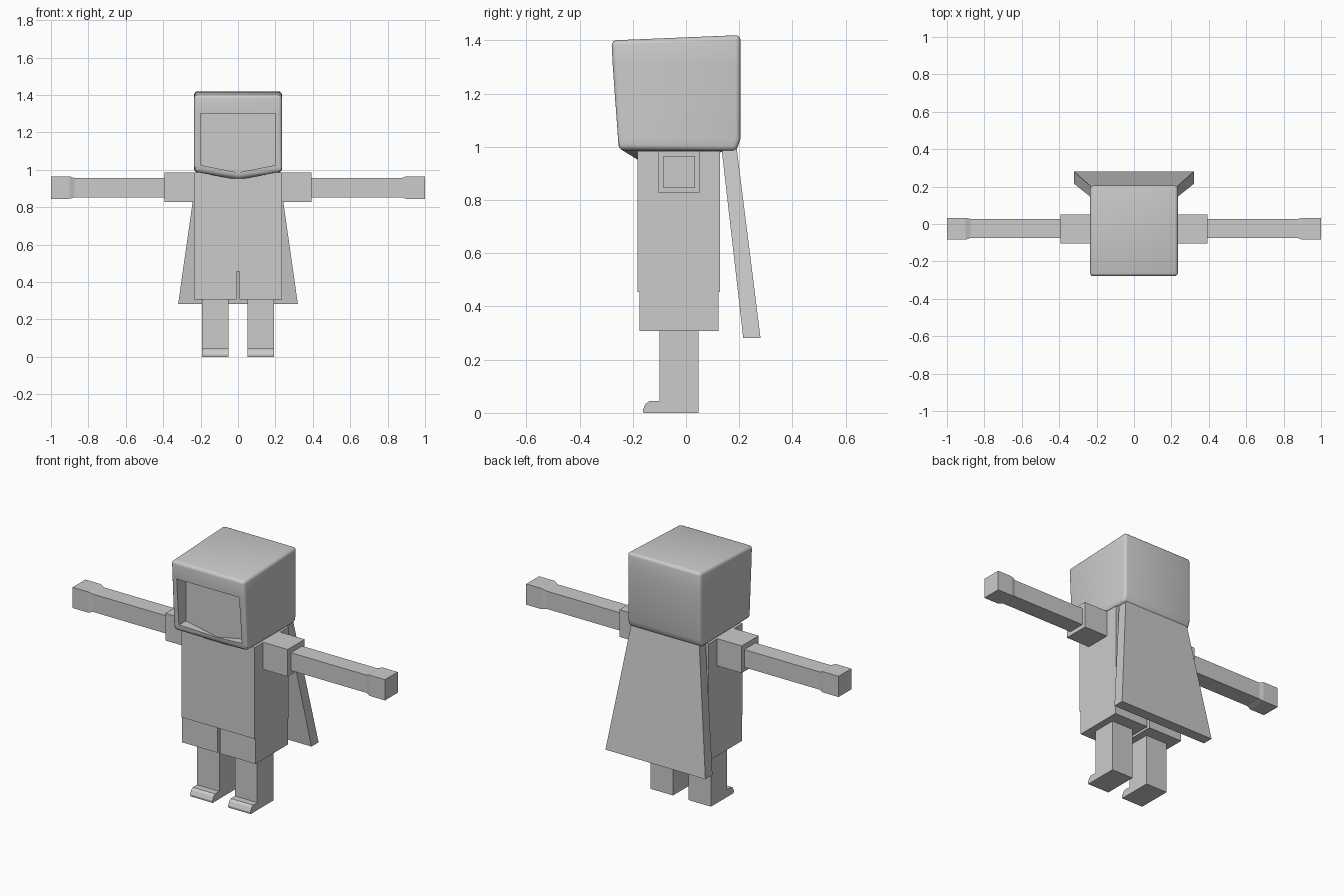
import bpy
import bmesh

default = bpy.data.objects.get("Cube")
if default:
    bpy.data.objects.remove(default, do_unlink=True)

grey = bpy.data.materials.new("plain grey")
grey.use_nodes = True
colour = (0.6, 0.6, 0.6, 1)
grey.diffuse_color = colour
grey.node_tree.nodes["Principled BSDF"].inputs["Base Color"].default_value = colour


def finish(name, bm):
    bmesh.ops.remove_doubles(bm, verts=bm.verts, dist=0.0001)
    bmesh.ops.recalc_face_normals(bm, faces=bm.faces)
    mesh = bpy.data.meshes.new(name)
    bm.to_mesh(mesh)
    bm.free()
    mesh.materials.append(grey)
    obj = bpy.data.objects.new(name, mesh)
    bpy.context.collection.objects.link(obj)
    return obj


def loft(name, rings):
    """Skin a list of equal-length closed rings and cap both ends."""
    bm = bmesh.new()
    rows = [[bm.verts.new(p) for p in ring] for ring in rings]
    for a, b in zip(rows, rows[1:]):
        for i in range(len(a)):
            j = (i + 1) % len(a)
            bm.faces.new((a[i], a[j], b[j], b[i]))
    bm.faces.new(rows[0])
    bm.faces.new(rows[-1])
    return finish(name, bm)


def rect_z(x0, x1, y0, y1, z):
    return [(x0, y0, z), (x1, y0, z), (x1, y1, z), (x0, y1, z)]


def rect_x(x, y0, y1, z0, z1):
    return [(x, y0, z0), (x, y1, z0), (x, y1, z1), (x, y0, z1)]


def box(name, x0, x1, y0, y1, z0, z1):
    return loft(name, [rect_z(x0, x1, y0, y1, z0), rect_z(x0, x1, y0, y1, z1)])


# Torso and the cape that flares behind it
box("torso", -0.235, 0.235, -0.183, 0.128, 0.455, 0.985)
loft("cape", [rect_z(-0.32, 0.32, 0.215, 0.28, 0.282),
              rect_z(-0.218, 0.218, 0.133, 0.19, 1.0)])

# Hood: six-sided rings with a centre point front and back, dipping to a chin
W = 0.235


def hood_ring(front, mid, back, zf, zm, zb):
    return [(-W, front, zf), (0, mid, zm), (W, front, zf),
            (W, back, zb), (0, back, zb), (-W, back, zb)]


hood = loft("hood", [
    hood_ring(-0.258, -0.19, 0.19, 0.99, 0.955, 0.985),
    hood_ring(-0.26, -0.195, 0.205, 1.03, 0.985, 1.03),
    hood_ring(-0.275, -0.275, 0.205, 1.30, 1.30, 1.31),
    hood_ring(-0.28, -0.28, 0.205, 1.40, 1.40, 1.42)])
bevel = hood.modifiers.new("rounded edges", "BEVEL")
bevel.width = 0.018
bevel.segments = 3
bevel.limit_method = "ANGLE"
bevel.angle_limit = 0.9

# Face opening cut into the hood, with a pointed lower edge
opening = [(-0.2, 1.30), (-0.2, 1.025), (0, 0.985), (0.2, 1.025), (0.2, 1.30)]
cutter = loft("face_opening_cutter",
              [[(x, y, z) for x, z in opening] for y in (-0.4, -0.19)])
cutter.hide_render = True
cutter.hide_set(True)
cut = hood.modifiers.new("face opening", "BOOLEAN")
cut.operation = "DIFFERENCE"
cut.object = cutter
cut.solver = "EXACT"
bpy.context.view_layer.objects.active = hood
hood.select_set(True)
for mod in ("rounded edges", "face opening"):
    bpy.ops.object.modifier_apply(modifier=mod)
bpy.ops.object.shade_smooth_by_angle(angle=0.6)
bpy.data.objects.remove(cutter, do_unlink=True)

# Limbs, built on both sides
for side, s in (("left", 1), ("right", -1)):
    box(side + "_skirt", s * 0.008, s * W, -0.175, 0.122, 0.307, 0.455)
    box(side + "_shoulder", s * 0.23, s * 0.392, -0.105, 0.05, 0.828, 0.985)
    box(side + "_arm", s * 0.39, s * 0.89, -0.075, 0.027, 0.852, 0.955)
    loft(side + "_hand", [rect_x(s * 0.875, -0.075, 0.027, 0.852, 0.955),
                          rect_x(s * 0.9, -0.084, 0.033, 0.845, 0.965),
                          rect_x(s * 1.0, -0.084, 0.033, 0.845, 0.965)])
    box(side + "_leg", s * 0.05, s * 0.193, -0.1, 0.047, 0, 0.31)
    toe = [(-0.09, 0), (-0.16, 0), (-0.162, 0.012), (-0.152, 0.034),
           (-0.138, 0.044), (-0.09, 0.044)]
    loft(side + "_toe", [[(s * x, y, z) for y, z in toe] for x in (0.05, 0.193)])
